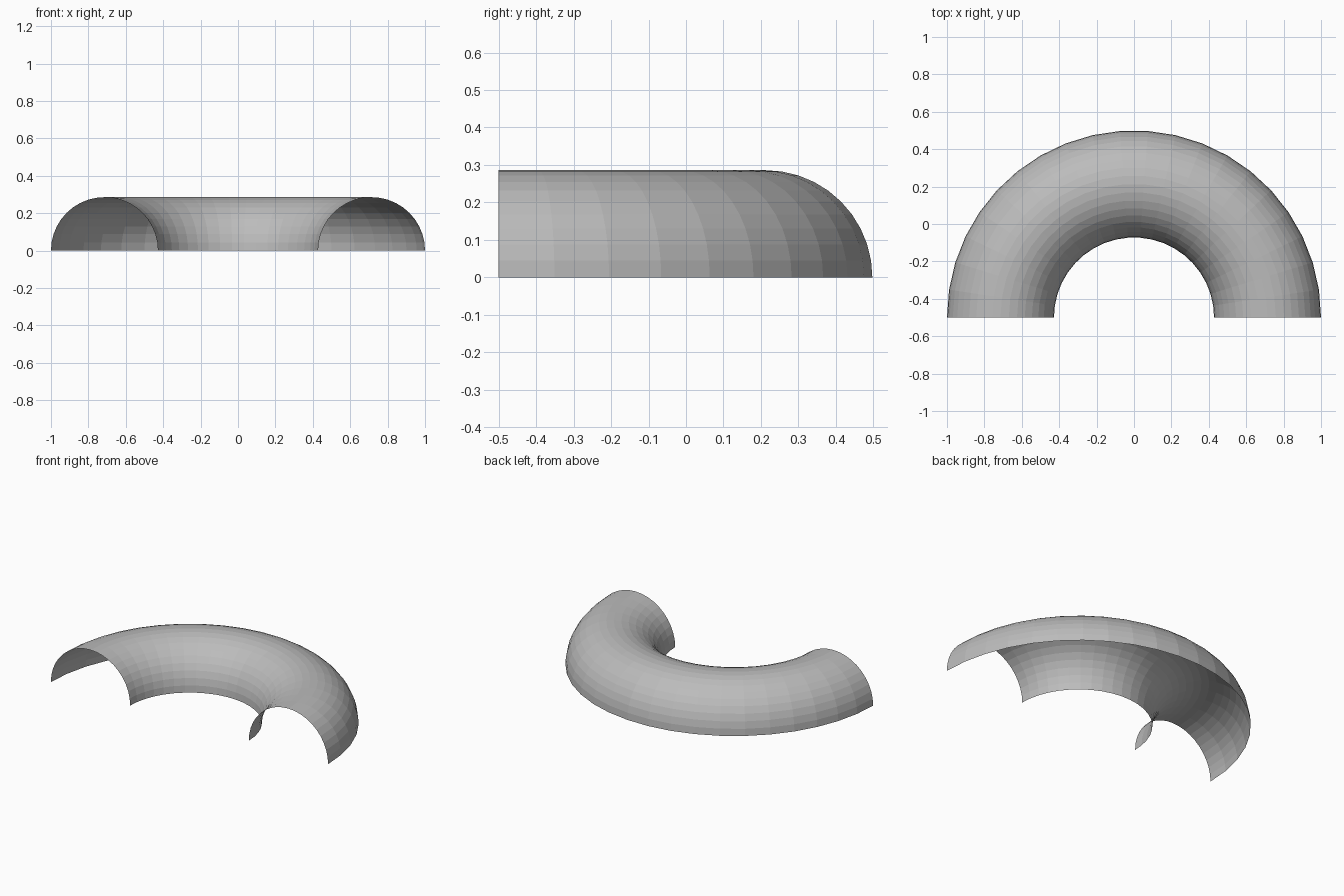
import bpy, bmesh, math

if "Cube" in bpy.data.objects:
    bpy.data.objects.remove(bpy.data.objects["Cube"])

MAJOR, MINOR = 0.714, 0.286   # ring radius and tube radius
SEG_RING, SEG_TUBE = 21, 20   # facets around the half ring and over the half tube

grey = bpy.data.materials.new("grey")
grey.diffuse_color = (0.5, 0.5, 0.5, 1)
grey.use_nodes = True
grey.node_tree.nodes["Principled BSDF"].inputs["Base Color"].default_value = grey.diffuse_color

# Open arched shell: a half circle swept around a half circle
bm = bmesh.new()
rows = []
for i in range(SEG_RING + 1):
    u = math.pi * i / SEG_RING
    row = []
    for j in range(SEG_TUBE + 1):
        v = math.pi * j / SEG_TUBE
        d = MAJOR + MINOR * math.cos(v)
        row.append(bm.verts.new((d * math.cos(u), d * math.sin(u) - 0.5, MINOR * math.sin(v))))
    rows.append(row)
for a, b in zip(rows, rows[1:]):
    for j in range(SEG_TUBE):
        bm.faces.new((a[j], b[j], b[j + 1], a[j + 1]))
bmesh.ops.recalc_face_normals(bm, faces=bm.faces)
# Normals point away from the tube centre
bm.faces.ensure_lookup_table()
if bm.faces[SEG_TUBE // 2].normal.z < 0:
    bmesh.ops.reverse_faces(bm, faces=bm.faces)

mesh = bpy.data.meshes.new("half_ring_shell")
bm.to_mesh(mesh)
bm.free()
mesh.materials.append(grey)
shell = bpy.data.objects.new("half_ring_shell", mesh)
bpy.context.collection.objects.link(shell)
